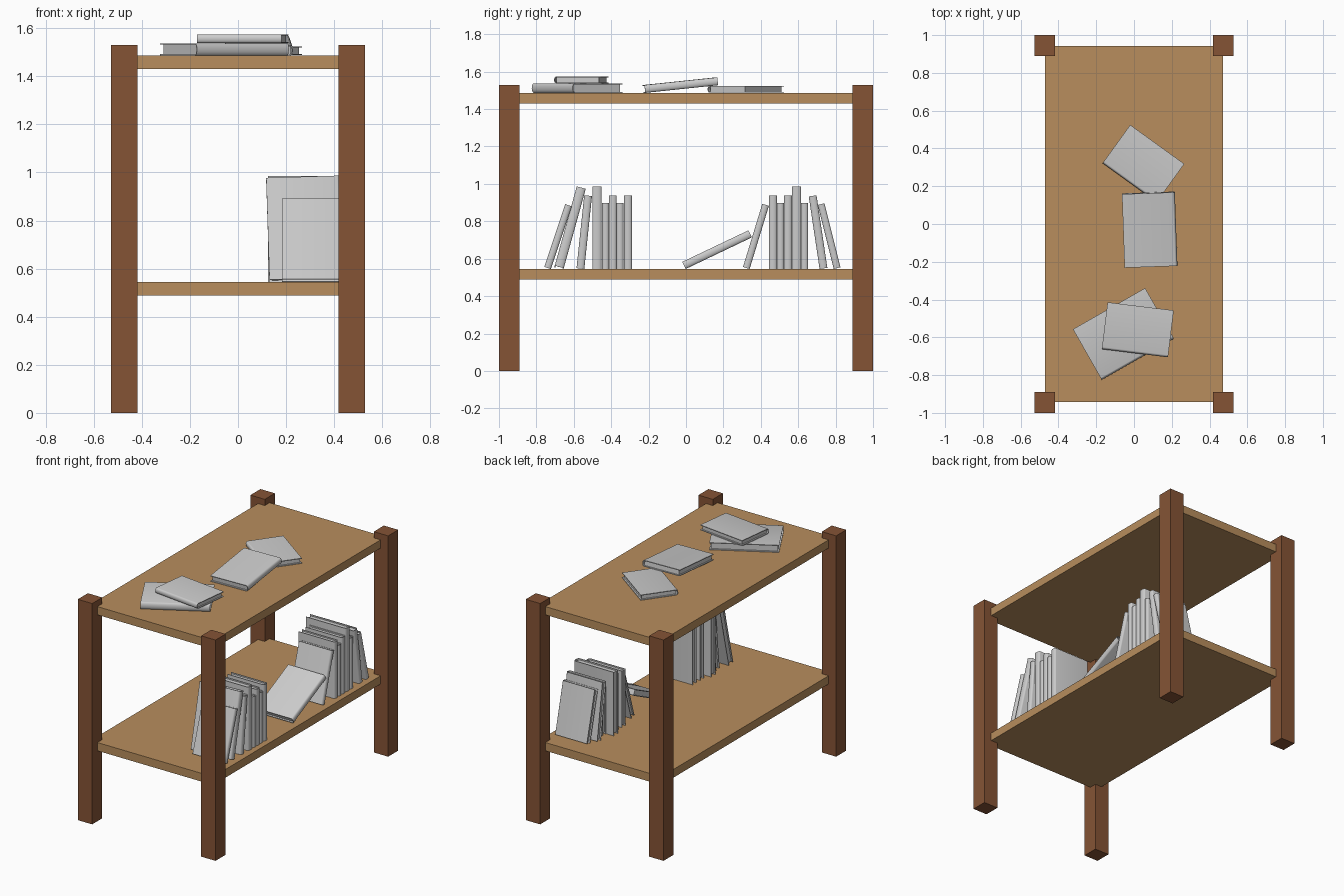
import bpy, math
from mathutils import Matrix

if "Cube" in bpy.data.objects:
    bpy.data.objects.remove(bpy.data.objects["Cube"])


def material(name, rgb):
    m = bpy.data.materials.new(name)
    m.diffuse_color = (*rgb, 1)
    m.use_nodes = True
    m.node_tree.nodes["Principled BSDF"].inputs["Base Color"].default_value = m.diffuse_color
    return m


LEG = material("dark_wood", (0.235, 0.088, 0.036))
BOARD = material("light_wood", (0.48, 0.27, 0.11))


def box(name, size, loc, mat):
    bpy.ops.mesh.primitive_cube_add(size=1, location=loc)
    o = bpy.context.object
    o.name = name
    o.scale = size
    bpy.ops.object.transform_apply(location=False, rotation=False, scale=True)
    o.data.materials.append(mat)


# Frame: four square posts and two boards
for sx, side in ((-1, "left"), (1, "right")):
    for sy, end in ((-1, "front"), (1, "back")):
        box(f"{end}_{side}_leg", (0.11, 0.11, 1.53), (sx * 0.473, sy * 0.945, 0.765), LEG)
for name, top in (("lower_shelf", 0.545), ("top_shelf", 1.487)):
    box(name, (0.94, 1.885, 0.057), (0, 0, top - 0.0285), BOARD)


def prism(outline, h):
    """Extrude an x/y outline along z, centred on z = 0."""
    n = len(outline)
    verts = [(x, y, z) for z in (-h / 2, h / 2) for x, y in outline]
    faces = [tuple(reversed(range(n))), tuple(range(n, 2 * n))]
    faces += [(i, (i + 1) % n, n + (i + 1) % n, n + i) for i in range(n)]
    return verts, faces


def book_mesh(name, w, t, h):
    """Book centred on the origin: spine at +x, thickness in y, height in z."""
    c, bulge, steps = 0.005, 0.012, 8
    x0, xs = -w / 2, w / 2 - bulge

    def arc(ry, rx):
        return [(xs + rx * math.cos(a), ry * math.sin(a))
                for a in (math.pi * (i / steps - 0.5) for i in range(steps + 1))]

    # Cover: C-shaped profile wrapped round the spine
    ro, ri = t / 2, t / 2 - c
    outer = [(x0, -ro)] + arc(ro, bulge) + [(x0, ro)]
    inner = [(x0, -ri)] + arc(ri, bulge - c) + [(x0, ri)]
    v1, f1 = prism(outer + inner[::-1], h)
    # Split the end caps into quads along the C
    n, k = len(outer), 2 * len(outer)
    f1 = f1[2:]
    for i in range(n - 1):
        q = (i, i + 1, k - 2 - i, k - 1 - i)
        f1 += [q[::-1], tuple(j + k for j in q)]
    # Pages: block set back from the cover edges
    p = x0 + 0.010
    v2, f2 = prism([(p, -ri), (xs, -ri), (xs, ri), (p, ri)], h - 0.018)
    f2 = [tuple(j + len(v1) for j in f) for f in f2]
    me = bpy.data.meshes.new(name)
    me.from_pydata(v1 + v2, [], f1 + f2)
    return me


SIZES = {"small": (0.25, 0.037, 0.353), "medium": (0.28, 0.042, 0.392), "large": (0.308, 0.05, 0.44)}
MESHES = {k: book_mesh(k + "_book", *s) for k, s in SIZES.items()}


def book(name, kind, matrix):
    o = bpy.data.objects.new(name, MESHES[kind])
    bpy.context.collection.objects.link(o)
    o.matrix_world = matrix
    bpy.ops.object.select_all(action="DESELECT")
    o.select_set(True)
    bpy.context.view_layer.objects.active = o
    bpy.ops.object.shade_smooth_by_angle(angle=math.radians(35))


def rot(deg, axis):
    return Matrix.Rotation(math.radians(deg), 4, axis)


# Standing books: size, centre y, lean towards +y, roll
ROW = [("small", -0.684, 18.5, 0), ("large", -0.62, 15.5, -1.8), ("medium", -0.544, 6, 0),
       ("large", -0.476, 0, 0), ("small", -0.430, 0, 0), ("medium", -0.392, 0, 0),
       ("small", -0.353, 0, 0), ("medium", -0.310, 0, 0),
       ("medium", 0.166, 64.5, 0), ("small", 0.374, 17, 0), ("medium", 0.465, 0, 0),
       ("small", 0.505, 0, 0), ("medium", 0.545, 0, 0), ("large", 0.591, 0, 0),
       ("small", 0.634, 0, 0), ("medium", 0.706, -8.5, 0), ("small", 0.765, -14, 0)]
for i, (kind, y, lean, roll) in enumerate(ROW):
    w, t, h = SIZES[kind]
    a = math.radians(abs(lean))
    z = 0.545 + (h * math.cos(a) + t * math.sin(a)) / 2
    book(f"standing_book_{i + 1}", kind,
         Matrix.Translation((0.432 - w / 2, y, z)) @ rot(-lean, "X") @ rot(roll, "Y"))

# Books lying on the top: size, centre, direction of spine, tilt
FLAT = [("large", (-0.056, -0.582, 1.512), -60.3, 0), ("small", (0.02, -0.56, 1.556), -97, 0),
        ("small", (0.05, 0.32, 1.506), -125.8, 0), ("medium", (0.083, -0.03, 1.528), 2, 6)]
for i, (kind, loc, spin, tilt) in enumerate(FLAT):
    book(f"lying_book_{i + 1}", kind,
         Matrix.Translation(loc) @ rot(spin, "Z") @ rot(tilt, "X") @ rot(90, "X"))
